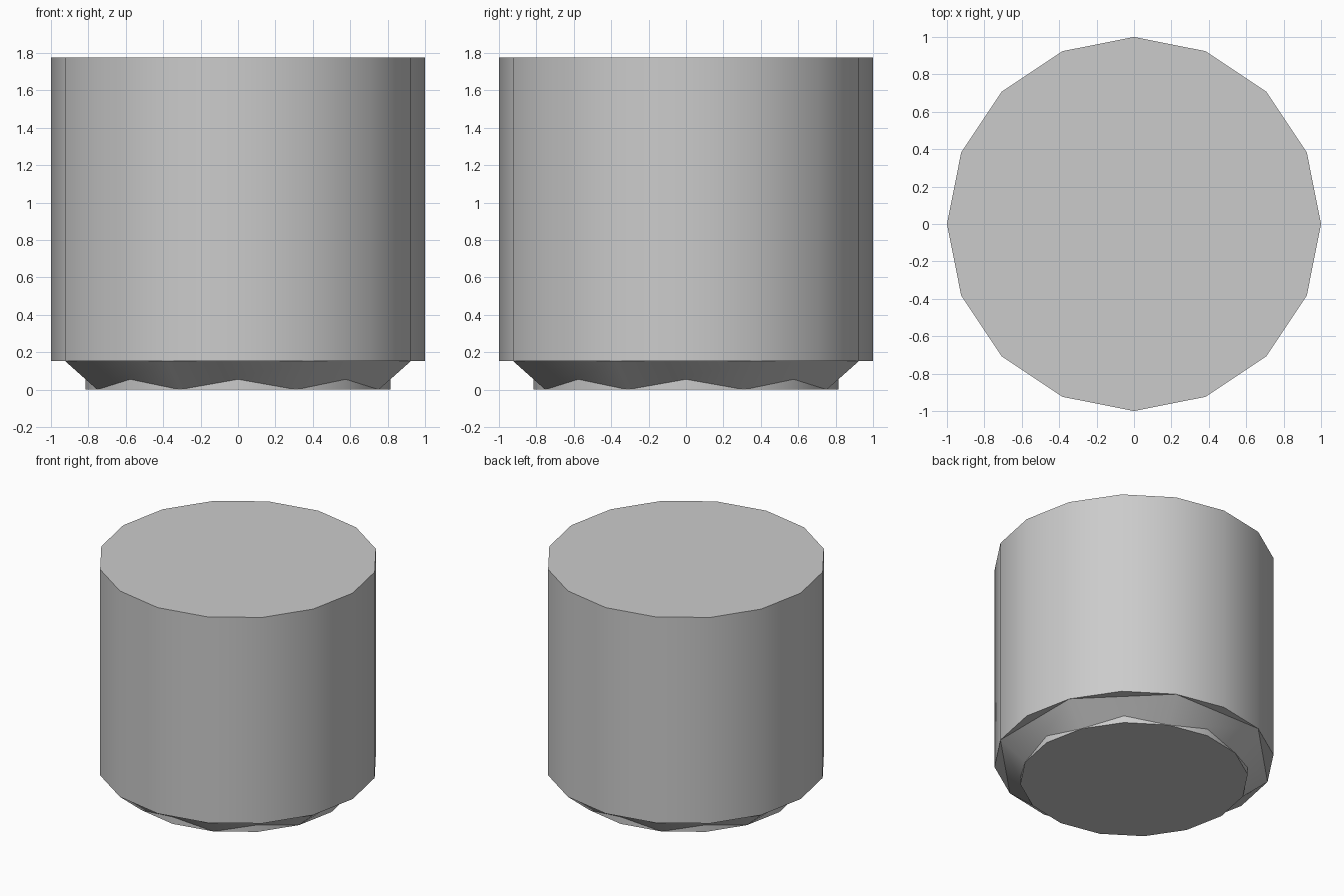
import bpy, math

if "Cube" in bpy.data.objects:
    bpy.data.objects.remove(bpy.data.objects["Cube"])

BODY_R, FOOT_R = 1.0, 0.815
STEP_Z, TOP_Z = 0.152, 1.775


def lathe_part(name, sides, r_low, r_high, z_low, z_high, turn=0.0, caps=True):
    """Vertical prism or frustum with smooth sides and flat caps."""
    verts = []
    for r, z in ((r_low, z_low), (r_high, z_high)):
        for i in range(sides):
            a = turn + 2 * math.pi * i / sides
            verts.append((r * math.cos(a), r * math.sin(a), z))
    faces = [(i, (i + 1) % sides, sides + (i + 1) % sides, sides + i)
             for i in range(sides)]
    if caps:
        faces.append(tuple(reversed(range(sides))))
        faces.append(tuple(range(sides, 2 * sides)))
    mesh = bpy.data.meshes.new(name)
    mesh.from_pydata(verts, [], faces)
    obj = bpy.data.objects.new(name, mesh)
    bpy.context.collection.objects.link(obj)
    # smooth walls, sharp rims
    for p in mesh.polygons:
        p.use_smooth = len(p.vertices) == 4
    for e in mesh.edges:
        a, b = e.vertices
        e.use_edge_sharp = (a < sides) == (b < sides)
    return obj


# main drum
lathe_part("drum_body", 16, BODY_R, BODY_R, STEP_Z, TOP_Z)
# eight-sided taper under the drum
lathe_part("base_taper", 8, FOOT_R, BODY_R, 0, STEP_Z, math.pi / 8, caps=False)
# round foot whose corners poke through the taper
lathe_part("foot_disc", 16, FOOT_R, FOOT_R, 0, STEP_Z)
